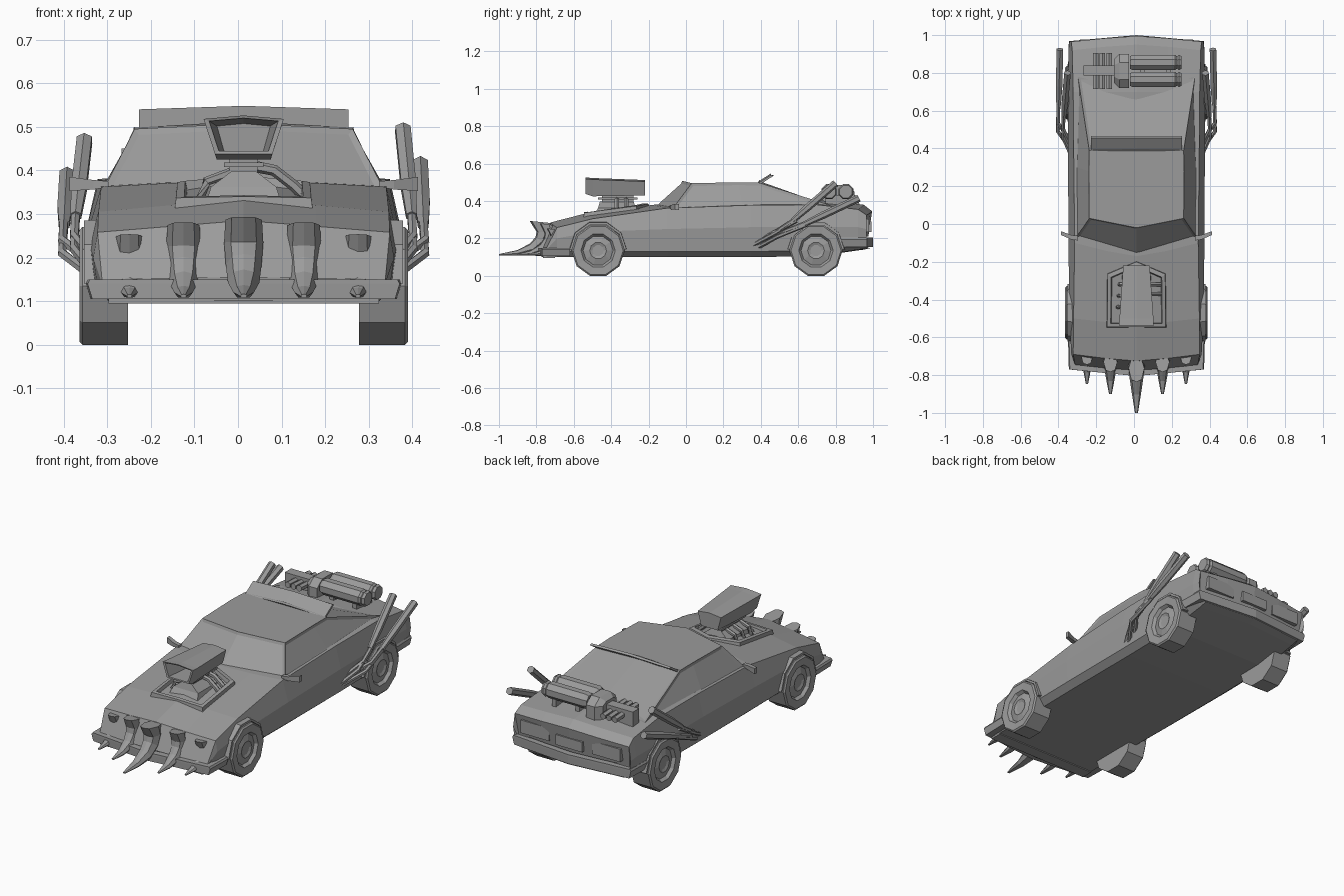
import bpy, bmesh, math
from mathutils import Vector

cube = bpy.data.objects.get("Cube")
if cube:
    bpy.data.objects.remove(cube)

CX = 0.013  # lengthwise centre line of the car
GREY = (0.33, 0.33, 0.33, 1)
mat = bpy.data.materials.new("plain grey")
mat.use_nodes = True
mat.diffuse_color = GREY
mat.node_tree.nodes["Principled BSDF"].inputs["Base Color"].default_value = GREY


def finish(name, bm):
    bmesh.ops.recalc_face_normals(bm, faces=bm.faces)
    me = bpy.data.meshes.new(name)
    bm.to_mesh(me)
    bm.free()
    me.materials.append(mat)
    ob = bpy.data.objects.new(name, me)
    ob.location.x = CX
    bpy.context.collection.objects.link(ob)
    return ob


def loft(name, rings, caps=True, link=True):
    """Skin a list of equally long point rings."""
    bm = bmesh.new()
    vs = [[bm.verts.new(p) for p in r] for r in rings]
    for a, b in zip(vs, vs[1:]):
        for i in range(len(a)):
            j = (i + 1) % len(a)
            bm.faces.new((a[i], a[j], b[j], b[i]))
    if caps:
        bm.faces.new(vs[0])
        bm.faces.new(vs[-1])
    bmesh.ops.recalc_face_normals(bm, faces=bm.faces)
    return finish(name, bm) if link else bm


def box(name, x0, x1, y0, y1, z0, z1):
    return loft(name, [[(x0, y0, z), (x1, y0, z), (x1, y1, z), (x0, y1, z)] for z in (z0, z1)])


def tube(name, path, radii, sides=6):
    """Faceted pipe through a few points with a radius at each."""
    pts = [Vector(p) for p in path]
    rings = []
    for i, p in enumerate(pts):
        d = (pts[min(i + 1, len(pts) - 1)] - pts[max(i - 1, 0)]).normalized()
        u = d.cross(Vector((0, 0, 1)) if abs(d.z) < 0.9 else Vector((0, 1, 0))).normalized()
        w = d.cross(u)
        rings.append([p + radii[i] * (u * math.cos(t) + w * math.sin(t))
                      for t in (math.tau * (k + .5) / sides for k in range(sides))])
    return loft(name, rings)


def mirrored(half):
    """Complete a half outline (x, y, z) that begins and ends on the centre line."""
    return half + [(-x, y, z) for x, y, z in reversed(half[1:-1])]


# Body: y, centre bow, sill width, sill z, side width, crease z, shoulder width, shoulder z, centre z
STATIONS = [
    (-.745, -.03, .31, .10, .325, .14, .325, .15, .155),
    (-.69, -.035, .31, .10, .345, .20, .335, .258, .285),
    (-.50, -.03, .31, .10, .355, .235, .333, .305, .335),
    (-.10, -.07, .315, .10, .36, .25, .327, .362, .38),
    (.35, 0, .315, .10, .362, .26, .332, .378, .39),
    (.70, 0, .315, .105, .362, .26, .335, .38, .405),
    (.92, .03, .31, .14, .36, .26, .34, .355, .38),
    (.965, .03, .31, .15, .355, .25, .345, .325, .345),
    (.945, .03, .30, .15, .34, .19, .335, .21, .21),
]
rings = []
for y, bow, b, zb, m, zm, s, zs, zc in STATIONS:
    rings.append(mirrored([(0, y + bow, zb), (b, y, zb), (m - .01, y, zb + .03), (m, y, zm),
                           (s, y, zs), (s * .5, y + bow * .6, (zs + zc) / 2), (0, y + bow, zc)]))
loft("car_body", rings)

# Cabin with recessed window panes
base = mirrored([(0, -.175, .365), (.322, -.075, .355), (.325, .30, .37), (.31, .78, .375), (0, .70, .395)])
roof = mirrored([(0, -.02, .508), (.25, .03, .495), (.252, .28, .5), (.25, .39, .498), (0, .39, .513)])
bm = loft("cabin", [base, roof], link=False)
panes = [f for f in bm.faces if abs(f.normal.z) < .95]
groups = {"front": [f for f in panes if f.normal.y < -.5],
          "rear": [f for f in panes if f.normal.y > .25 and abs(f.normal.x) < .6],
          "left": [f for f in panes if f.normal.x > .6],
          "right": [f for f in panes if f.normal.x < -.6]}
for faces in groups.values():
    if faces:
        bmesh.ops.inset_region(bm, faces=faces, thickness=.014, depth=-.006, use_even_offset=True)
finish("cabin", bm)

# Roof spoiler
loft("roof_spoiler", [mirrored([(0, y, z + .008), (.24, y, z), (.24, y + .012, z - .006), (0, y + .012, z)])
                      for y, z in ((.385, .495), (.455, .54))])

# Bumpers: a bowed bar that wraps the corners
def bumper(name, y_end, y_corner, y_mid, z0, z1):
    t = .035 * (1 if y_mid < 0 else -1)
    outer = [(-.362, y_end), (-.358, y_corner), (0, y_mid), (.358, y_corner), (.362, y_end)]
    inner = [(x * .9, y + (t if abs(x) < .36 else 0)) for x, y in reversed(outer)]
    outline = outer + inner
    loft(name, [[(x * k, y, z) for x, y in outline] for z, k in ((z0, .97), (z1 - .01, 1), (z1, .985))])


bumper("front_bumper", -.62, -.77, -.805, .105, .15)
bumper("rear_bumper", .83, .968, 1.0, .155, .205)
box("front_valance", -.31, .31, -.765, -.7, .095, .115)
for s in (-1, 1):
    box("tail_light", s * .30, s * .13, .95, .978, .235, .305)
box("number_plate", -.08, .08, .97, .992, .235, .29)

# Wheels and arch flares
def disc_ring(x, y, r, n=10):
    return [(x, y + r * math.sin(a), .135 + r * math.cos(a))
            for a in (math.tau * (k + .5) / n for k in range(n))]


for s in (-1, 1):
    for end, y in (("front", -.47), ("rear", .695)):
        steps = [(.265, .142), (.37, .142), (.377, .134), (.374, .092), (.358, .08), (.368, .045), (.362, .03)]
        loft(end + "_wheel", [disc_ring(s * x, y, r) for x, r in steps])
        arc = [math.radians(a) for a in range(-90, 91, 36)]
        sections = [[(s * x, y + r * math.sin(a), .14 + r * math.cos(a))
                     for x, r in ((.33, .14), (.33, .155), (.366, .152), (.366, .14))] for a in arc]
        loft(end + "_arch_flare", sections)

# Tusks: swept sections of y, z, half width and half depth along the curve
TUSK = [(-.77, .287, .042, .06), (-.755, .235, .045, .04), (-.772, .185, .041, .036),
        (-.82, .145, .036, .028), (-.90, .122, .024, .014), (-1.0, .112, .008, .004)]
for x, wide, sy, sz, y0 in ((0, 1, 1, 1, 0), (.138, .88, .72, .93, .015), (.262, .75, .62, .78, .04)):
    for s in ((-1, 1) if x else (1,)):
        sections = []
        for i, (y, z, w, d) in enumerate(TUSK):
            py, pz = TUSK[max(i - 1, 0)][:2]
            ny, nz = TUSK[min(i + 1, len(TUSK) - 1)][:2]
            ln = math.hypot(ny - py, nz - pz)
            ay, az = (nz - pz) / ln, -(ny - py) / ln
            if i == 0:
                ay, az = -1, .1
            sections.append([(s * x + a * w * wide, -.70 + y0 + (y + ay * d * b + .70) * sy,
                              .112 + (z + az * d * b - .112) * sz)
                             for a, b in ((0, 1.1), (.65, .9), (1, -.1), (.6, -1), (-.6, -1), (-1, -.1), (-.65, .9))])
        loft("tusk", sections)

# Bonnet tray with a sunken middle
def tray(k, lift):
    return [(x * k, -.40 + (y + .40) * k, z + lift) for x, y, z in mirrored(
        [(0, -.545, .325), (.155, -.545, .322), (.152, -.265, .358), (0, -.20, .37)])]


loft("bonnet_tray", [tray(1.03, -.02), tray(1, .015), tray(.88, .018), tray(.85, -.004)])

# Engine block, neck and air scoop
loft("engine_block", [[(-w, y0, z), (w, y0, z), (w, y1, z), (-w, y1, z)]
                      for w, y0, y1, z in ((.085, -.49, -.25, .33), (.075, -.47, -.27, .362), (.028, -.46, -.28, .398))])
box("scoop_neck", -.032, .032, -.45, -.28, .375, .435)
box("scoop_plate", -.045, .045, -.47, -.26, .408, .418)


def scoop_ring(y, k, z0, z1, wb, wt):
    zc = (z0 + z1) / 2
    return [(x * k, y, zc + (z - zc) * k) for x, z in
            ((-wb, z0), (wb, z0), (wt, z1 - .008), (0, z1), (-wt, z1 - .008))]


loft("air_scoop", [scoop_ring(-.22, 1, .43, .512, .05, .07), scoop_ring(-.50, 1, .425, .523, .062, .09),
                   scoop_ring(-.537, 1, .438, .526, .066, .092), scoop_ring(-.535, .86, .438, .526, .066, .092),
                   scoop_ring(-.40, .72, .43, .52, .062, .085)])
for y in (-.37, -.32):
    tube("intake_pipe", [(.03, y, .408), (.07, y, .40), (.115, y, .365), (.145, y, .335)], [.013] * 4)
for y in (-.44, -.38, -.32):
    tube("intake_stub", [(-.03, y, .395), (-.085, y, .375), (-.10, y, .335)], [.011] * 3)

# Side exhausts: thin headers feeding two fat pipes on each side
for s in (-1, 1):
    drop = 0 if s > 0 else .025
    tips = [((.385, .57, .295), (.365, .80, .495 - drop)), ((.412, .63, .275), (.405, .925, .415 - drop))]
    for k, (knee, tip) in enumerate(tips):
        mid = Vector(knee).lerp(Vector(tip), .35)
        flip = lambda p: (s * p[0], p[1], p[2])
        tube("exhaust_pipe", [flip(knee), flip(mid), flip(tip)], [.014, .02, .02])
        for j in range(2):
            y = .36 + .045 * j + .03 * k
            start = (.345, y, .165 + .03 * j - .01 * k)
            bend = (knee[0] + .004, y + .10, start[2] + .055)
            end = (knee[0], knee[1] + .02, knee[2] + .012 * j)
            tube("exhaust_header", [flip(start), flip(bend), flip(end)], [.011] * 3)

# Wing mirrors
for s in (-1, 1):
    loft("wing_mirror", [[(s * x, y - t, z0), (s * x, y + t, z0), (s * x, y + t, z1), (s * x, y - t, z1)]
                         for x, y, t, z0, z1 in ((.31, -.075, .012, .362, .375), (.345, -.07, .012, .356, .378),
                                                 (.40, -.048, .01, .353, .385))])

# Gear on the boot lid: twin tanks, pump and ribbed motor
for y in (.765, .855):
    tube("gas_tank", [(x, y, .45) for x in (-.035, -.02, .205, .215, .225, .238)],
         [.035, .043, .043, .035, .043, .036], 8)
for x in (.03, .17):
    box("tank_mount", x - .012, x + .012, .745, .875, .37, .43)
loft("pump_housing", [[(x, y, z) for y, z in ((.81 - w, .37), (.81 + w, .37), (.81 + w, .45), (.81 + w * .5, h), (.81 - w * .5, h), (.81 - w, .45))]
                      for x, w, h in ((-.12, .06, .465), (-.09, .09, .485), (-.04, .09, .485))])
box("motor_block", -.28, -.11, .785, .84, .37, .45)
for x in (-.215, -.18, -.145):
    tube("motor_rib", [(x, .715, .425), (x, .905, .415)], [.017, .017])
